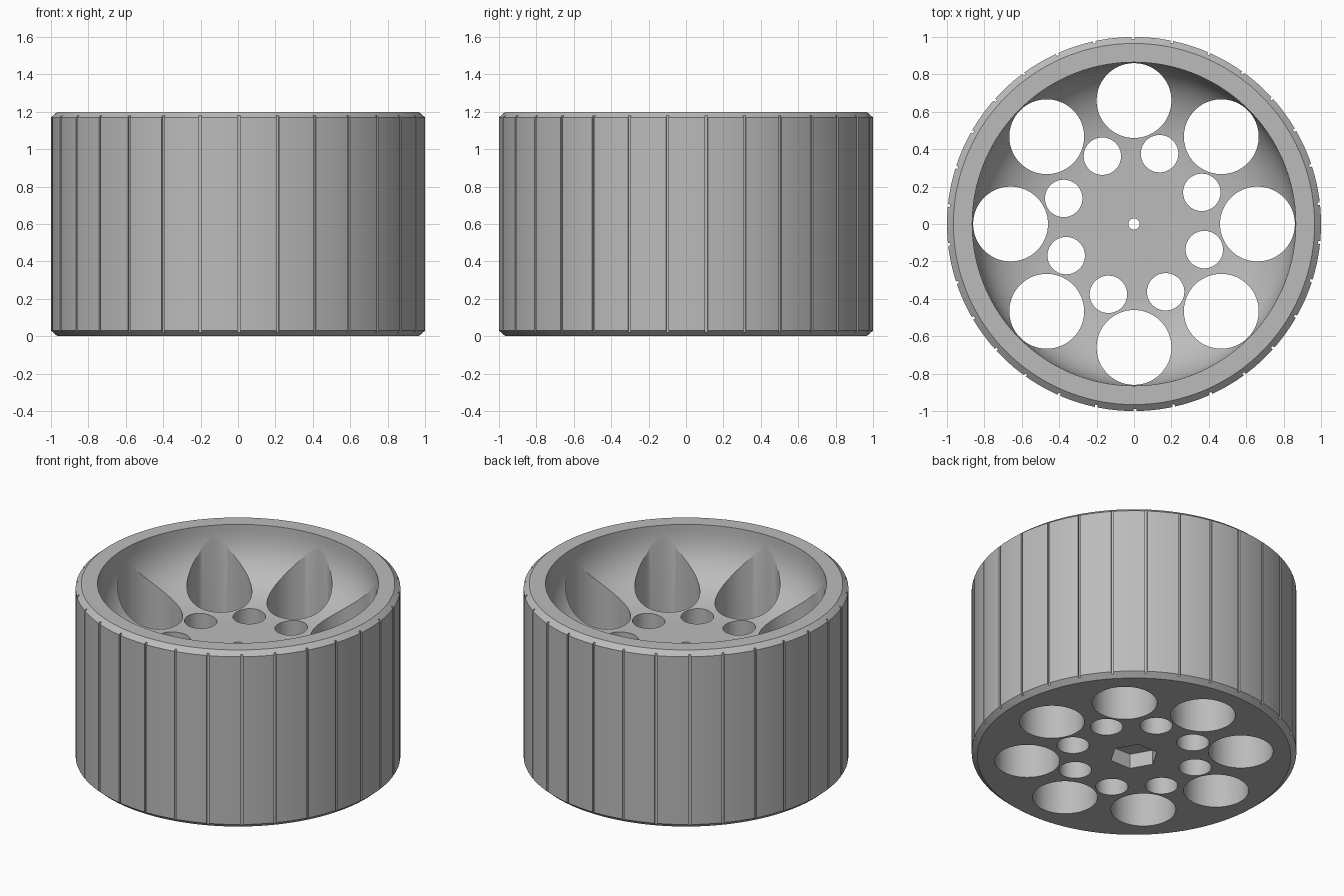
import bpy, bmesh
from math import radians, cos, sin, pi
from mathutils import Matrix

if "Cube" in bpy.data.objects:
    bpy.data.objects.remove(bpy.data.objects["Cube"], do_unlink=True)

HEIGHT, CHAMFER = 1.2, 0.03
FLOOR_R, LIP_R, BOWL_DEPTH = 0.32, 0.865, 0.41

grey = bpy.data.materials.new("rubber grey")
grey.use_nodes = True
GREY = (0.5, 0.5, 0.5, 1)
grey.diffuse_color = GREY
grey.node_tree.nodes["Principled BSDF"].inputs["Base Color"].default_value = GREY


def make_object(name, bm):
    bmesh.ops.recalc_face_normals(bm, faces=bm.faces)
    mesh = bpy.data.meshes.new(name)
    bm.to_mesh(mesh)
    bm.free()
    mesh.materials.append(grey)
    obj = bpy.data.objects.new(name, mesh)
    bpy.context.collection.objects.link(obj)
    return obj


def polar(radius, degrees, z):
    a = radians(degrees)
    return Matrix.Translation((radius * cos(a), radius * sin(a), z)) @ Matrix.Rotation(a, 4, "Z")


def add_cylinder(bm, radius, bottom, top, matrix=Matrix(), sides=64):
    place = matrix @ Matrix.Translation((0, 0, (bottom + top) / 2))
    bmesh.ops.create_cone(bm, cap_ends=True, segments=sides, radius1=radius,
                          radius2=radius, depth=top - bottom, matrix=place)


def cut(target, name, bm):
    cutter = make_object(name, bm)
    cutter.hide_render = True
    mod = target.modifiers.new(name, "BOOLEAN")
    mod.operation = "DIFFERENCE"
    mod.solver = "EXACT"
    mod.object = cutter
    return cutter


# Wheel body: chamfered drum with a rounded bowl in the top
profile = [(0, 0), (1 - CHAMFER * 1.15, 0), (1, CHAMFER),
           (1, HEIGHT - CHAMFER), (1 - CHAMFER * 1.15, HEIGHT)]
STEPS, POWER = 28, 2 / 2.5
for i in range(STEPS + 1):
    t = pi / 2 * i / STEPS
    r = FLOOR_R + (LIP_R - FLOOR_R) * max(cos(t), 0) ** POWER
    profile.append((r, HEIGHT - BOWL_DEPTH * sin(t) ** POWER))
profile.append((0, HEIGHT - BOWL_DEPTH))

bm = bmesh.new()
verts = [bm.verts.new((r, 0, z)) for r, z in profile]
edges = [bm.edges.new(pair) for pair in zip(verts, verts[1:])]
bmesh.ops.spin(bm, geom=verts + edges, axis=(0, 0, 1), cent=(0, 0, 0),
               angle=2 * pi, steps=180, use_merge=True)
bmesh.ops.remove_doubles(bm, verts=bm.verts, dist=1e-5)
wheel = make_object("wheel", bm)

# Through holes: axle, eight large and eight small
bm = bmesh.new()
add_cylinder(bm, 0.03, -0.1, 1.4, sides=32)
for k in range(8):
    add_cylinder(bm, 0.2, -0.1, 1.4, polar(0.66, 45 * k, 0), 96)
    add_cylinder(bm, 0.1, -0.1, 1.4, polar(0.4, 45 * k + 25, 0))
cutters = [cut(wheel, "hole_cutter", bm)]

# Hexagonal hub socket underneath
bm = bmesh.new()
add_cylinder(bm, 0.15, -0.1, 0.1, Matrix.Rotation(pi / 2, 4, "Z"), 6)
cutters.append(cut(wheel, "socket_cutter", bm))

# Thin tread grooves
bm = bmesh.new()
for k in range(30):
    size = Matrix.Diagonal((0.03, 0.014, 1.6, 1))
    bmesh.ops.create_cube(bm, size=1, matrix=polar(1.003, 12 * k + 6.3, 0.6) @ size)
cutters.append(cut(wheel, "groove_cutter", bm))

# Bake the cuts and drop the cutters
bpy.context.view_layer.update()
graph = bpy.context.evaluated_depsgraph_get()
baked = bpy.data.meshes.new_from_object(wheel.evaluated_get(graph))
wheel.modifiers.clear()
wheel.data = baked
for cutter in cutters:
    bpy.data.objects.remove(cutter, do_unlink=True)

bpy.ops.object.select_all(action="DESELECT")
wheel.select_set(True)
bpy.context.view_layer.objects.active = wheel
bpy.ops.object.shade_smooth_by_angle(angle=radians(25))
